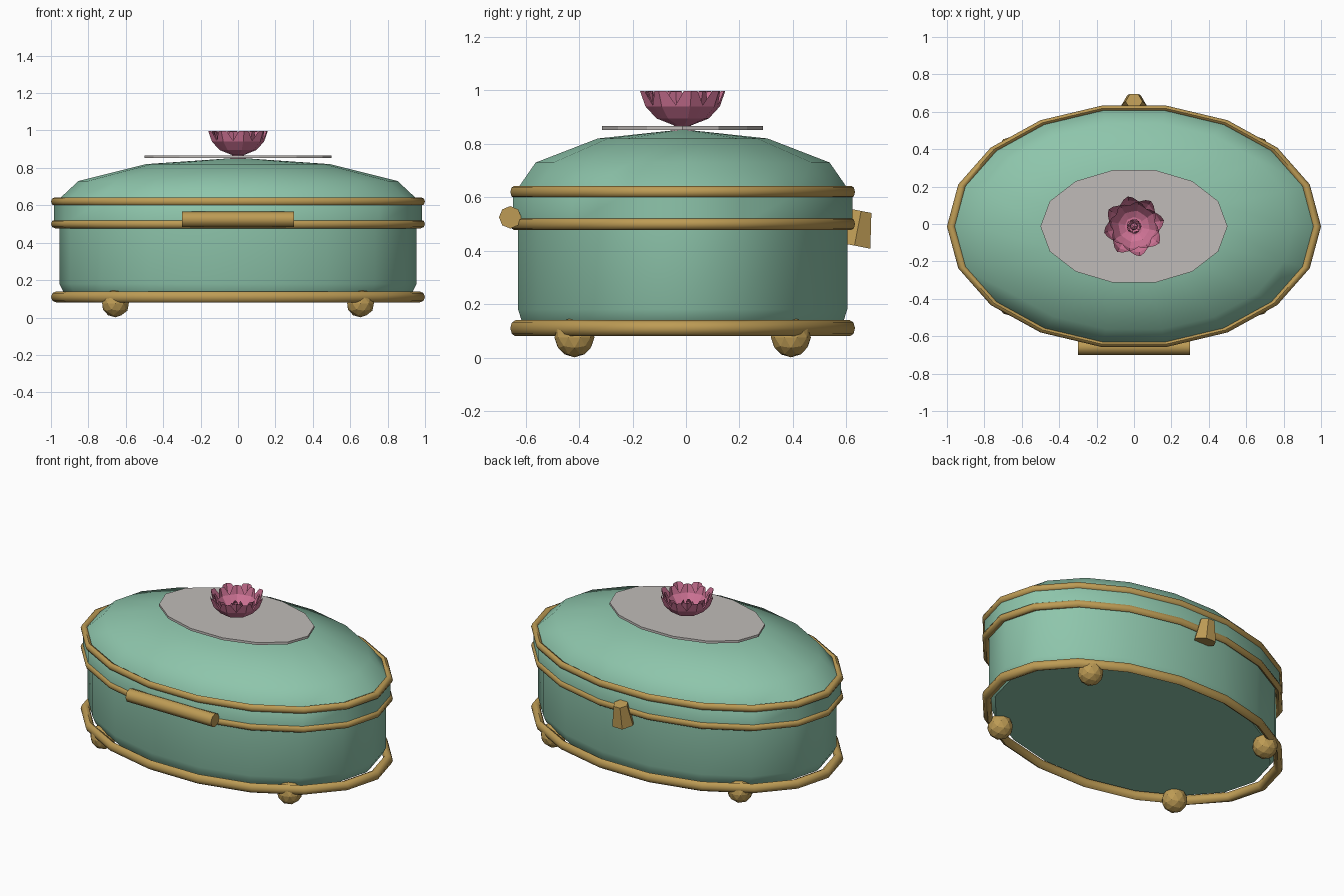
import bpy, bmesh, math
from mathutils import Matrix, Vector

if "Cube" in bpy.data.objects:
    bpy.data.objects.remove(bpy.data.objects["Cube"])

CY = -0.0125      # the oval parts sit slightly toward the front
RATIO = 0.655     # depth / width of the oval


def material(name, rgb):
    m = bpy.data.materials.new(name)
    m.diffuse_color = (*rgb, 1)
    m.use_nodes = True
    m.node_tree.nodes["Principled BSDF"].inputs["Base Color"].default_value = m.diffuse_color
    return m


TEAL = material("soft_teal", (0.27, 0.56, 0.41))
GOLD = material("antique_gold", (0.51, 0.33, 0.09))
PINK = material("rose_pink", (0.62, 0.17, 0.30))
STONE = material("pale_stone", (0.53, 0.50, 0.48))


def finish(name, bm, mat, smooth=None, normals=True):
    if normals:
        bmesh.ops.recalc_face_normals(bm, faces=bm.faces)
    me = bpy.data.meshes.new(name)
    bm.to_mesh(me)
    bm.free()
    me.materials.append(mat)
    ob = bpy.data.objects.new(name, me)
    bpy.context.collection.objects.link(ob)
    if smooth:
        bpy.ops.object.select_all(action='DESELECT')
        ob.select_set(True)
        bpy.context.view_layer.objects.active = ob
        bpy.ops.object.shade_smooth_by_angle(angle=math.radians(smooth))
    return ob


def oval_rings(bm, profile, sides, ratio, closed=False):
    """Sweep (radius, z) points round an oval."""
    rings = []
    for r, z in profile:
        rings.append([bm.verts.new((r * math.cos(2 * math.pi * i / sides),
                                    CY + r * ratio * math.sin(2 * math.pi * i / sides), z))
                      for i in range(sides)])
    pairs = list(zip(rings, rings[1:]))
    if closed:
        pairs.append((rings[-1], rings[0]))
    for a, b in pairs:
        for i in range(sides):
            j = (i + 1) % sides
            bm.faces.new((a[i], a[j], b[j], b[i]))
    return rings


def oval_solid(name, profile, mat, sides=18, ratio=RATIO, smooth=None):
    bm = bmesh.new()
    rings = oval_rings(bm, profile, sides, ratio)
    bm.faces.new(rings[0])
    bm.faces.new(rings[-1])
    return finish(name, bm, mat, smooth)


def oval_trim(name, z, r):
    """Gold band with an octagonal section, outer edge at x = 1."""
    bm = bmesh.new()
    section = [(1 - r + r * math.cos(k * math.pi / 4), z + r * math.sin(k * math.pi / 4))
               for k in range(8)]
    oval_rings(bm, section, 18, RATIO, closed=True)
    return finish(name, bm, GOLD, 50)


# Box body and domed lid
oval_solid("box_body", [(0.915, 0.115), (0.935, 0.14), (0.955, 0.18), (0.955, 0.5)], TEAL, smooth=40)
dome = [(0.985 * math.cos(math.radians(a)), 0.607 + 0.246 * math.sin(math.radians(a)))
        for a in (0, 30, 60, 89)]
oval_solid("lid", [(0.985, 0.5)] + dome, TEAL, smooth=40)

# Gold bands
oval_trim("base_trim", 0.11, 0.03)
oval_trim("seam_trim", 0.50, 0.023)
oval_trim("lid_trim", 0.62, 0.023)

# Plaque on the lid
oval_solid("lid_plaque", [(0.5, 0.852), (0.5, 0.867)], STONE, sides=14, ratio=0.618)

# Four faceted ball feet
for sx, sn in ((-1, "left"), (1, "right")):
    for sy, yn in ((-1, "front"), (1, "back")):
        bm = bmesh.new()
        bmesh.ops.create_icosphere(bm, subdivisions=2, radius=0.075,
                                   matrix=Matrix.Translation((sx * 0.655, CY + sy * 0.405, 0.076)))
        finish(f"foot_{yn}_{sn}", bm, GOLD)

# Hinge barrel along the front
bm = bmesh.new()
bmesh.ops.create_cone(bm, cap_ends=True, segments=8, radius1=0.042, radius2=0.042, depth=0.6,
                      matrix=Matrix.Translation((0, -0.658, 0.525)) @ Matrix.Rotation(math.pi / 2, 4, 'Y'))
finish("hinge_barrel", bm, GOLD, 50)

# Tapered clasp at the back, leaning outward
bm = bmesh.new()
bmesh.ops.create_cone(bm, cap_ends=True, segments=6, radius1=0.07, radius2=0.045, depth=0.132)
bmesh.ops.rotate(bm, verts=bm.verts, matrix=Matrix.Rotation(math.radians(30), 3, 'Z'))
if max(v.co.x for v in bm.verts) < 0.066:   # keep corners pointing sideways
    bmesh.ops.rotate(bm, verts=bm.verts, matrix=Matrix.Rotation(math.radians(30), 3, 'Z'))
bmesh.ops.transform(bm, verts=bm.verts, matrix=Matrix.Translation((0, 0.643, 0.484))
                    @ Matrix.Rotation(math.radians(-11), 4, 'X'))
finish("clasp", bm, GOLD)


def petal_ring(name, count, rows, phase):
    """Cupped petals; rows are (radius, z, half angle) from root to tip."""
    bm = bmesh.new()
    for n in range(count):
        a0 = phase + 2 * math.pi * n / count
        grid = []
        for r, z, half in rows:
            row = []
            for t in (-1, 0, 1):
                a = a0 + t * half
                rr = r * (1 if t == 0 else 0.94)
                row.append(bm.verts.new((rr * math.cos(a), CY + rr * math.sin(a), z)))
            grid.append(row)
        for a, b in zip(grid, grid[1:]):
            for i in range(2):
                bm.faces.new((a[i], a[i + 1], b[i + 1], b[i]))
    return finish(name, bm, PINK, normals=False)


# Flower knob: stem, three rings of petals and a bud
oval_solid("flower_stem", [(0.045, 0.85), (0.03, 0.87), (0.05, 0.885)], PINK, sides=8, ratio=1)
petal_ring("outer_petals", 8,
           [(0.03, 0.868, 0.40), (0.10, 0.895, 0.44), (0.142, 0.94, 0.42), (0.163, 0.998, 0.17)], 0.2)
petal_ring("middle_petals", 8,
           [(0.025, 0.872, 0.40), (0.085, 0.90, 0.44), (0.12, 0.945, 0.40), (0.135, 0.995, 0.17)],
           0.2 + math.pi / 8)
petal_ring("inner_petals", 5,
           [(0.012, 0.876, 0.5), (0.035, 0.90, 0.6), (0.04, 0.925, 0.5), (0.03, 0.945, 0.2)], 0)
bm = bmesh.new()
bmesh.ops.create_icosphere(bm, subdivisions=1, radius=0.022,
                           matrix=Matrix.Translation((0, CY, 0.915)))
finish("flower_bud", bm, PINK)
